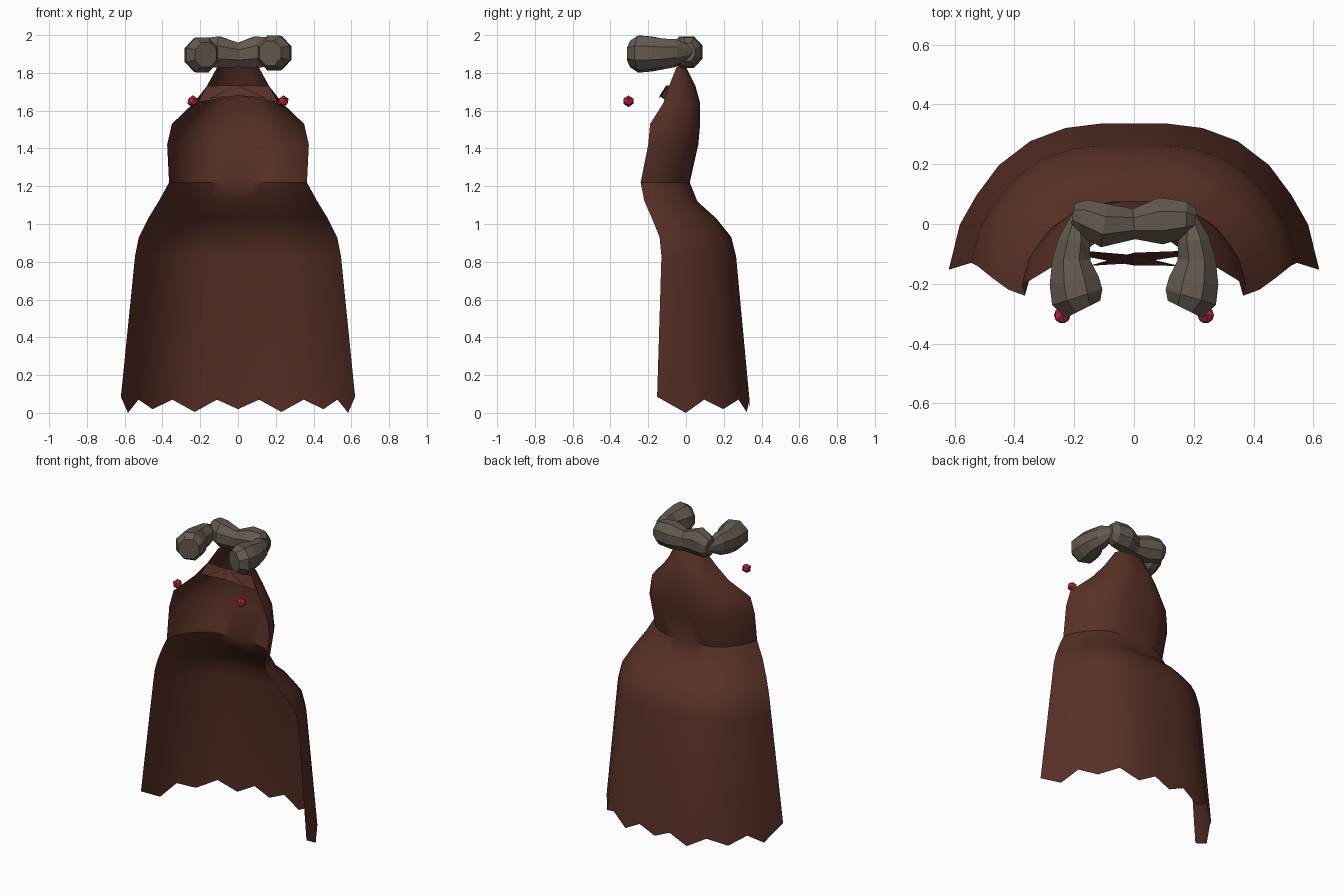
import bpy, bmesh, math
from mathutils import Vector

if "Cube" in bpy.data.objects:
    bpy.data.objects.remove(bpy.data.objects["Cube"])


def material(name, rgb):
    m = bpy.data.materials.new(name)
    m.diffuse_color = (*rgb, 1)
    m.use_nodes = True
    m.node_tree.nodes["Principled BSDF"].inputs["Base Color"].default_value = m.diffuse_color
    return m


CLOTH = material("brown cloth", (0.098, 0.030, 0.020))
FUR = material("grey fur", (0.125, 0.100, 0.078))
RED = material("red gem", (0.52, 0.022, 0.045))


def make_object(name, bm, mat, smooth=False):
    bmesh.ops.recalc_face_normals(bm, faces=bm.faces)
    me = bpy.data.meshes.new(name)
    bm.to_mesh(me)
    bm.free()
    me.materials.append(mat)
    ob = bpy.data.objects.new(name, me)
    bpy.context.collection.objects.link(ob)
    if smooth:
        bpy.ops.object.select_all(action='DESELECT')
        ob.select_set(True)
        bpy.context.view_layer.objects.active = ob
        bpy.ops.object.shade_smooth_by_angle(angle=math.radians(35))
    return ob


# Cloak: open-fronted arcs, lofted from zigzag hem to neck
# rows: height, half width, back y, front-edge y
ROWS = [(0.06, 0.62, 0.336, -0.153), (0.83, 0.545, 0.265, -0.13),
        (0.93, 0.525, 0.24, -0.14), (1.03, 0.475, 0.16, -0.18),
        (1.12, 0.42, 0.06, -0.22), (1.22, 0.365, 0.02, -0.24),
        (1.42, 0.375, 0.065, -0.20), (1.53, 0.35, 0.075, -0.19),
        (1.64, 0.235, 0.075, -0.12), (1.73, 0.165, 0.05, -0.09),
        (1.83, 0.11, 0.0, -0.05)]
ARC = [(0, 1), (.18, 1), (.37, .97), (.56, .88), (.73, .715), (.85, .51), (.94, .31), (1, 0)]
half = list(enumerate(ARC))
columns = [(i, -fx, fy) for i, (fx, fy) in half[:0:-1]] + [(i, fx, fy) for i, (fx, fy) in half]

bm = bmesh.new()
grid = []
for r, (z, hw, back, front) in enumerate(ROWS):
    ring = []
    for i, fx, fy in columns:
        zz = z
        if r == 0:
            zz = 0.085 if i == 7 else (0.07 if i % 2 else (0.02 if i in (0, 4) else 0.005))
            if i == 6:
                zz = 0.0
        ring.append(bm.verts.new((fx * hw, front + (back - front) * fy, zz)))
    grid.append(ring)
for a, b in zip(grid, grid[1:]):
    for k in range(len(columns) - 1):
        bm.faces.new((a[k], a[k + 1], b[k + 1], b[k]))
make_object("cloak", bm, CLOTH, smooth=True)

# Crossed cloth folds closing the cloak under the throat
for side, name in ((-1, "throat_fold_left"), (1, "throat_fold_right")):
    bm = bmesh.new()
    pts = [(.21, -.10, 1.645), (.165, -.09, 1.73), (0, -.10 + .004 * side, 1.735),
           (-.15, -.14, 1.665), (0, -.135 + .004 * side, 1.68)]
    v = [bm.verts.new((x * side, y, z)) for x, y, z in pts]
    bm.faces.new((v[0], v[1], v[2], v[4]))
    bm.faces.new((v[4], v[2], v[3]))
    make_object(name, bm, CLOTH)


# Fur rolls: eight-sided tubes along a path of (x, y, z, radius across, radius up)
def fur_roll(name, path, sides=8):
    bm = bmesh.new()
    pts = [Vector(p[:3]) for p in path]
    rings = []
    for i, p in enumerate(path):
        t = pts[min(i + 1, len(pts) - 1)] - pts[max(i - 1, 0)]
        across = Vector((-t.y, t.x, 0)).normalized()
        ring = []
        for k in range(sides):
            a = 2 * math.pi * (k + 0.5) / sides
            ring.append(bm.verts.new(pts[i] + across * p[3] * math.cos(a) * 1.06
                                     + Vector((0, 0, p[4] * math.sin(a) * 1.06))))
        rings.append(ring)
    for a, b in zip(rings, rings[1:]):
        for k in range(sides):
            n = (k + 1) % sides
            bm.faces.new((a[k], a[n], b[n], b[k]))
    bm.faces.new(rings[0])
    bm.faces.new(rings[-1])
    make_object(name, bm, FUR)


fur_roll("fur_collar_back", [
    (-.205, .03, 1.91, .04, .05), (-.175, .025, 1.91, .06, .075), (-.10, -.005, 1.91, .075, .085),
    (0, 0, 1.895, .052, .066), (.09, .01, 1.91, .08, .085), (.175, .015, 1.91, .062, .078),
    (.205, .01, 1.91, .04, .05)])
for s, lift, name in ((-1, -.005, "fur_collar_left"), (1, .005, "fur_collar_right")):
    z = 1.9 + lift
    fur_roll(name, [
        (s * .185, .05, z + .01, .012, .02), (s * .20, -.055, z + .005, .055, .07),
        (s * .21, -.12, z, .065, .078), (s * .20, -.19, z, .085, .09),
        (s * .19, -.245, z, .09, .094), (s * .17, -.285, z, .065, .066)])

# Red clasp gems
for s, name in ((-1, "gem_left"), (1, "gem_right")):
    bm = bmesh.new()
    bmesh.ops.create_icosphere(bm, subdivisions=1, radius=0.031)
    bmesh.ops.translate(bm, verts=bm.verts, vec=(s * .24, -.305, 1.65))
    make_object(name, bm, RED)
